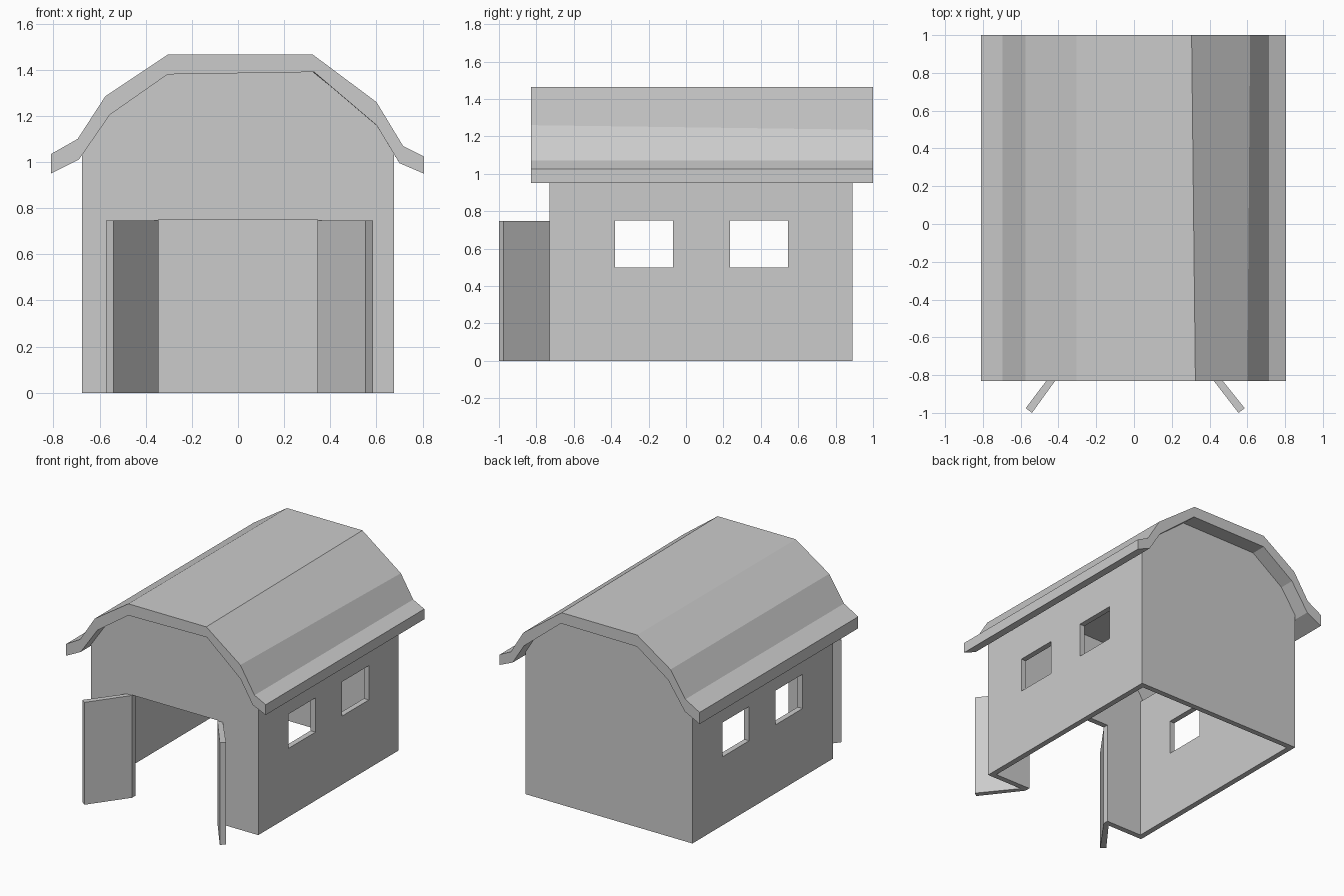
import bpy, bmesh
from mathutils import Vector

if "Cube" in bpy.data.objects:
    bpy.data.objects.remove(bpy.data.objects["Cube"])

paint = bpy.data.materials.new("plain_grey")
paint.diffuse_color = (0.6, 0.6, 0.6, 1)
paint.use_nodes = True
paint.node_tree.nodes["Principled BSDF"].inputs["Base Color"].default_value = paint.diffuse_color


def finish(name, bm):
    bmesh.ops.recalc_face_normals(bm, faces=bm.faces)
    me = bpy.data.meshes.new(name)
    bm.to_mesh(me)
    bm.free()
    me.materials.append(paint)
    ob = bpy.data.objects.new(name, me)
    bpy.context.collection.objects.link(ob)
    return ob


def loft(name, ring_a, ring_b):
    """Closed solid between two matching outlines."""
    bm = bmesh.new()
    a = [bm.verts.new(p) for p in ring_a]
    b = [bm.verts.new(p) for p in ring_b]
    bm.faces.new(a)
    bm.faces.new(b[::-1])
    n = len(a)
    for i in range(n):
        j = (i + 1) % n
        bm.faces.new((a[i], b[i], b[j], a[j]))
    return finish(name, bm)


def at_y(profile, y):
    return [(x, y, z) for x, z in profile]


W, Y0, Y1, T = 0.675, -0.73, 0.89, 0.04
DOOR_X, DOOR_Z = 0.345, 0.75

# Gambrel roof with flared eaves, slightly skewed toward the back
top = [(-0.81, 1.035), (-0.695, 1.10), (-0.575, 1.285), (-0.305, 1.465),
       (0.325, 1.465), (0.60, 1.26), (0.715, 1.07), (0.805, 1.025)]
under = [(-0.81, 0.95), (-0.69, 1.01), (-0.555, 1.205), (-0.305, 1.38),
         (0.33, 1.39), (0.60, 1.16), (0.70, 0.995), (0.805, 0.95)]
top_back, under_back = list(top), list(under)
top_back[4], top_back[5] = (0.305, 1.465), (0.615, 1.235)
under_back[4], under_back[5] = (0.31, 1.385), (0.61, 1.14)
loft("roof", at_y(top + under[::-1], -0.83),
     at_y(top_back + under_back[::-1], 1.0))

# Gable walls, tucked just into the roof
gable = [(-W, 0), (-W, 1.04), (-0.56, 1.215), (-0.305, 1.39),
         (0.32, 1.395), (0.605, 1.16), (W, 1.045), (W, 0)]
doorway = [(DOOR_X, 0), (DOOR_X, DOOR_Z), (-DOOR_X, DOOR_Z), (-DOOR_X, 0)]
loft("back_wall", at_y(gable, Y1 - T), at_y(gable, Y1))
loft("front_wall", at_y(gable + doorway, Y0), at_y(gable + doorway, Y0 + T))

# Side walls with two window openings each
ys = [Y0 + T, -0.38, -0.07, 0.235, 0.545, Y1 - T]
zs = [0, 0.50, 0.75, 1.04]
for side, name in ((-1, "left_wall"), (1, "right_wall")):
    bm = bmesh.new()
    inner = {}
    for i, y in enumerate(ys):
        for j, z in enumerate(zs):
            inner[i, j] = bm.verts.new((side * (W - T), y, z))
    for i in range(5):
        for j in range(3):
            if j == 1 and i in (1, 3):
                continue
            bm.faces.new((inner[i, j], inner[i + 1, j],
                          inner[i + 1, j + 1], inner[i, j + 1]))
    ext = bmesh.ops.extrude_face_region(bm, geom=bm.faces[:],
                                        use_keep_orig=True)
    moved = [g for g in ext["geom"] if isinstance(g, bmesh.types.BMVert)]
    bmesh.ops.translate(bm, verts=moved, vec=Vector((side * T, 0, 0)))
    finish(name, bm)

# Doors swung open outward
for side, name, tip in ((-1, "left_door", 0.54), (1, "right_door", 0.553)):
    plan = [(0.345, Y0), (tip, -1.0), (tip + 0.033, -0.975), (0.385, Y0 + 0.005)]
    loft(name, [(side * x, y, 0.0) for x, y in plan],
         [(side * x, y, DOOR_Z - 0.003) for x, y in plan])
